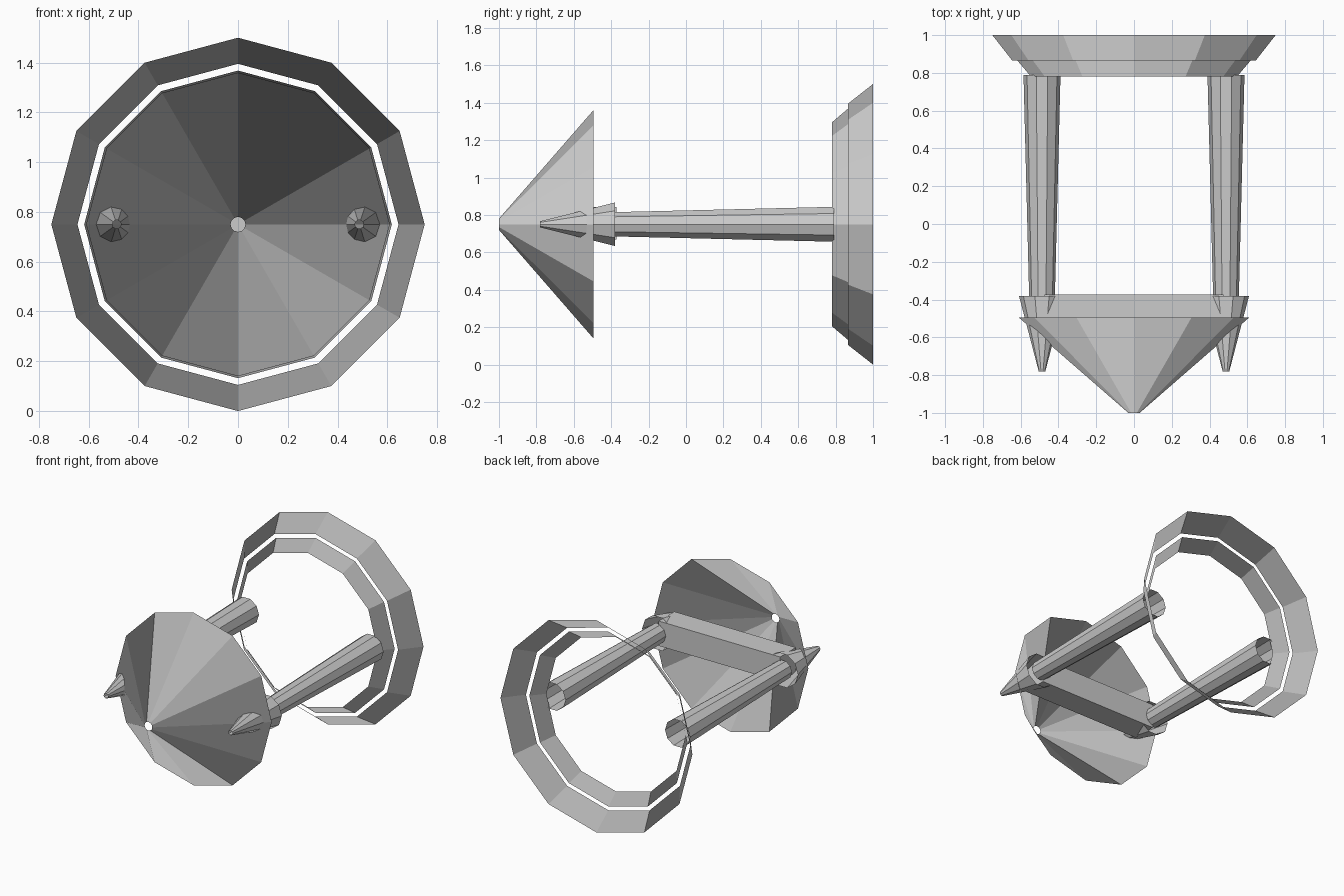
import bpy
from math import cos, sin, tau

if "Cube" in bpy.data.objects:
    bpy.data.objects.remove(bpy.data.objects["Cube"])

AXIS_Z = 0.75


def make(name, verts, faces):
    mesh = bpy.data.meshes.new(name)
    mesh.from_pydata(verts, [], faces)
    mesh.update()
    obj = bpy.data.objects.new(name, mesh)
    bpy.context.collection.objects.link(obj)
    return obj


def shell(name, sides, y0, r0, y1, r1, cx=0.0):
    """Open conical shell along y, shaded flat like the sides of a cylinder."""
    verts = [(cx + r * cos(tau * i / sides), y, AXIS_Z + r * sin(tau * i / sides))
             for y, r in ((y0, r0), (y1, r1)) for i in range(sides)]
    faces, normals = [], []
    for i in range(sides):
        j = (i + 1) % sides
        faces.append((i, sides + i, sides + j, j))
        a = tau * (i + 0.5) / sides
        normals += [(cos(a), 0.0, sin(a))] * 4
    obj = make(name, verts, faces)
    obj.data.normals_split_custom_set(normals)
    return obj


# Big nose cone, open at tip and back
shell("nose_cone", 12, -1.0, 0.03, -0.495, 0.61)

# Two thin flared rings at the rear
shell("rear_ring_inner", 12, 0.78, 0.545, 0.866, 0.618)
shell("rear_ring_outer", 12, 0.866, 0.645, 1.0, 0.75)

# Side rods with their pointed front caps
for side, x in (("left", -0.487), ("right", 0.487)):
    shell(side + "_rod", 10, -0.39, 0.068, 0.79, 0.098, x)
    shell(side + "_spike", 10, -0.78, 0.0175, -0.38, 0.122, x)

# Square cross bar joining the rods behind the nose
bpy.ops.mesh.primitive_cube_add(size=1, location=(0, -0.46, AXIS_Z + 0.005))
bar = bpy.context.object
bar.name = "cross_bar"
bar.scale = (0.95, 0.175, 0.175)
